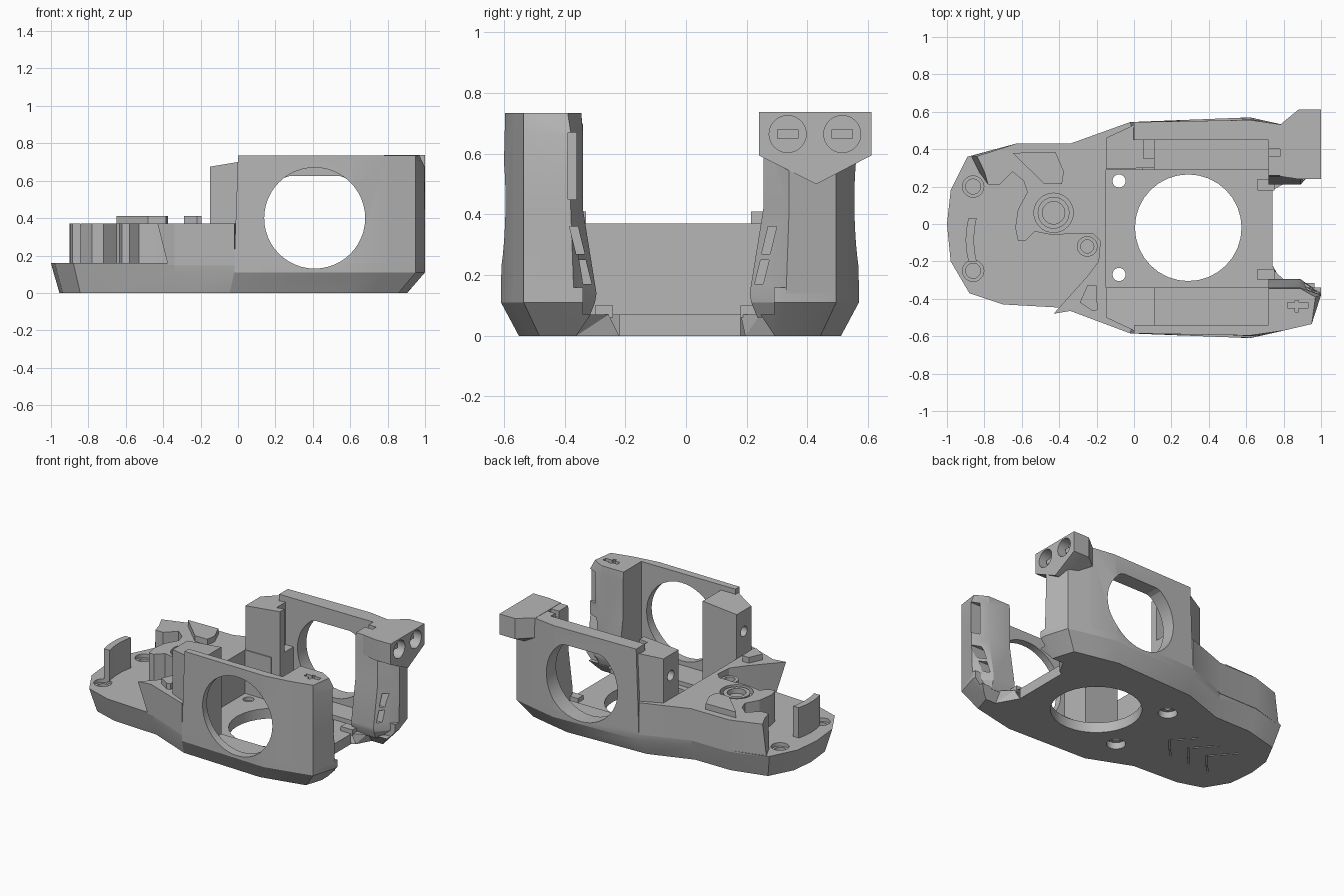
import bpy, bmesh, math

cube = bpy.data.objects.get("Cube")
if cube:
    bpy.data.objects.remove(cube, do_unlink=True)

grey = bpy.data.materials.new("plain grey")
grey.use_nodes = True
grey.diffuse_color = (0.47, 0.47, 0.47, 1)
grey.node_tree.nodes["Principled BSDF"].inputs["Base Color"].default_value = grey.diffuse_color


# Helpers: every part is a loft through rings of 3D points
def loft(name, rings):
    bm = bmesh.new()
    loops = [[bm.verts.new(p) for p in ring] for ring in rings]
    n = len(loops[0])
    for a, b in zip(loops, loops[1:]):
        for i in range(n):
            j = (i + 1) % n
            bm.faces.new((a[i], a[j], b[j], b[i]))
    bm.faces.new(loops[0])
    bm.faces.new(loops[-1])
    bmesh.ops.recalc_face_normals(bm, faces=bm.faces)
    mesh = bpy.data.meshes.new(name)
    bm.to_mesh(mesh)
    bm.free()
    mesh.materials.append(grey)
    ob = bpy.data.objects.new(name, mesh)
    bpy.context.collection.objects.link(ob)
    return ob


def prism(name, outline, z0, z1):
    return loft(name, [[(x, y, z) for x, y in outline] for z in (z0, z1)])


def box(name, x0, x1, y0, y1, z0, z1):
    return prism(name, [(x0, y0), (x1, y0), (x1, y1), (x0, y1)], z0, z1)


def circle(r, u=0, v=0, n=32):
    return [(u + r * math.cos(i * math.tau / n), v + r * math.sin(i * math.tau / n)) for i in range(n)]


def peg(name, x, y, r, z0, z1):
    return prism(name, circle(r, x, y), z0, z1)


def bore_x(name, y, z, r, x0, x1):
    return loft(name, [[(x, u, v) for u, v in circle(r, y, z)] for x in (x0, x1)])


def cut(target, *cutters):
    for c in cutters:
        c.hide_render = True
        mod = target.modifiers.new("cut", "BOOLEAN")
        mod.operation, mod.solver, mod.object = "DIFFERENCE", "EXACT", c
        bpy.context.view_layer.objects.active = target
        bpy.ops.object.modifier_apply(modifier=mod.name)
        bpy.data.objects.remove(c, do_unlink=True)


MID = -0.02                                  # the side walls mirror about this y


def flip(outline, side):
    return [(x, MID + side * (y - MID)) for x, y in outline]


# Base tray: tapered underside, flanks of the nose run straight from floor to rim
flank = [(-0.02, -0.585), (0.62, -0.61), (0.8, -0.57), (0.95, -0.535), (1, -0.37)]
outline = [(-0.34, -0.45)] + flank + flip(flank, -1)[::-1] + [
    (-0.34, 0.43), (-0.63, 0.43), (-0.89, 0.36), (-0.98, 0.18), (-1, 0),
    (-0.98, -0.2), (-0.88, -0.37), (-0.7, -0.43)]


def base_ring(z, nose_t, rear_t):
    ring = []
    for x, y in outline:
        t = nose_t if x < -0.3 else rear_t
        low_x, low_y = x * 0.93 - 0.025, MID + (y - MID) * 0.9
        ring.append((low_x + (x - low_x) * t, low_y + (y - low_y) * t, z))
    return ring


base = loft("base_tray", [base_ring(0, 0, 0), base_ring(0.11, 0.7, 1), base_ring(0.16, 1, 1)])
cut(base,
    box("cavity_cut", -0.15, 1.2, -0.34, 0.29, 0.07, 0.5),
    box("side_cut", 0.11, 0.72, -0.54, 0.45, 0.1, 0.5),
    loft("notch_cut", [[(0.74, -0.22, z), (0.74, 0.18, z), (0.82, 0.225 + g, z), (1.2, 0.225 + g, z),
                        (1.2, -0.295 - g, z), (0.82, -0.295 - g, z)]
                       for z, g in ((-0.05, 0.1), (0.1, 0), (0.5, 0))]),
    peg("lens_cut", 0.29, -0.02, 0.285, -0.1, 0.3))
for y in (0.23, -0.27):
    cut(base, peg("bolt_cut", -0.08, y, 0.035, -0.1, 0.3), peg("counterbore", -0.08, y, 0.06, -0.1, 0.045))
for y in (0.2, -0.25):
    cut(base, peg("screw_recess", -0.86, y, 0.057, 0.135, 0.3), peg("screw_hole", -0.86, y, 0.04, 0.07, 0.3))
# Engraved chevrons underneath
for x in (-0.3, -0.45, -0.6):
    cut(base, prism("chevron_cut", [(x, -0.02), (x - 0.13, 0.13), (x - 0.142, 0.13),
                                    (x - 0.012, -0.02), (x - 0.142, -0.17), (x - 0.13, -0.17)], -0.05, 0.01))
for y in (-0.27, 0.21):
    box("tray_tab", 0.66, 0.75, y - 0.03, y + 0.03, 0.06, 0.1)

# Raised deck with scalloped edge
deck = prism("raised_deck", [
    (-0.02, 0.545), (-0.34, 0.43), (-0.63, 0.43), (-0.87, 0.362), (-0.83, 0.28), (-0.78, 0.21),
    (-0.72, 0.21), (-0.65, 0.28), (-0.59, 0.23), (-0.57, 0.17), (-0.62, 0.08), (-0.635, -0.02),
    (-0.62, -0.09), (-0.58, -0.09), (-0.53, -0.04), (-0.43, -0.06), (-0.33, -0.05), (-0.22, -0.05),
    (-0.18, -0.09), (-0.19, -0.2), (-0.25, -0.28), (-0.43, -0.48), (-0.34, -0.465), (-0.02, -0.585),
    (0.05, -0.34), (-0.15, -0.34), (-0.15, 0.29), (0.05, 0.29)], 0.15, 0.37)
for v in deck.data.vertices:
    if v.co.x < -0.8 and v.co.z > 0.3:       # sloping end of the deck
        v.co.x += 0.03
    if v.co.x < -0.3 and v.co.y < -0.45 and v.co.z < 0.2:      # overhanging tip
        v.co.x, v.co.y = max(v.co.x, -0.375), -0.45
cut(deck, peg("boss_recess", -0.43, 0.06, 0.105, 0.33, 0.5))
boss = peg("boss_ring", -0.43, 0.06, 0.085, 0.3, 0.365)
cut(boss, peg("boss_hole", -0.43, 0.06, 0.06, 0.31, 0.5))
stud = peg("small_boss", -0.25, -0.12, 0.055, 0.15, 0.34)
cut(stud, peg("stud_hole", -0.25, -0.12, 0.035, 0.2, 0.5))
cut(deck, box("tray_clear", -0.14, 0.1, -0.33, 0.28, 0.1, 0.5))

# Pads on the deck
large_pad = [(-0.65, 0.38), (-0.42, 0.385), (-0.375, 0.28), (-0.385, 0.215), (-0.48, 0.215)]
small_pad = [(-0.29, -0.42), (-0.25, -0.33), (-0.2, -0.33), (-0.195, -0.46), (-0.22, -0.465)]
for name, pad in (("large_pad", large_pad), ("small_pad", small_pad)):
    prism(name, pad, 0.36, 0.41)

# Gently curved upright clip on the nose
arc = [math.radians(a) for a in range(164, 197, 4)]
prism("nose_clip", [(-0.5 + 0.4 * math.cos(a), -0.085 + 0.42 * math.sin(a)) for a in arc] +
      [(-0.5 + 0.355 * math.cos(a), -0.085 + 0.42 * math.sin(a)) for a in reversed(arc)], 0.15, 0.37)

# Side walls, pillars and rear arms
for side, label, inner, hole_top, gap in ((1, "front", -0.54, 0.68, 0), (-1, "back", -0.49, 0.625, 0.045)):
    wall = loft(label + "_wall", [[(x, y, z) for x, y in flip(
        [(lead, -0.585), (0.62, lean - 0.61), (0.8, -0.57), (0.8, inner), (lead, inner)], side)]
        for z, lead, lean in ((0.16, -0.02, 0), (0.735, 0, 0.014))])
    ring = [(x, min(z, hole_top)) for x, z in circle(0.27, 0.41, 0.4, 48)]
    for part in (wall, base):
        cut(part, loft("window_cut", [[(x, y, z) for x, z in ring] for y in (MID - side * 0.35, MID - side * 0.8)]))

    # Pillar between deck and window
    pillar = prism(label + "_pillar", flip([(-0.15, -0.34 + gap / 9), (0.11, -0.34), (0.11, -0.55), (0, -0.57),
                                            (-0.15, -0.5)], side), 0.12, 0.7)
    for v in pillar.data.vertices:
        if v.co.z > 0.5 and v.co.x < -0.1:
            v.co.z = 0.675
    cut(pillar, bore_x("pin_cut", MID - side * 0.4, 0.53, 0.035, -0.3, 0))
    if side == -1:
        cut(pillar, box("pillar_step", 0.05, 0.2, 0.35, 0.45, 0.4, 0.8))

    # Arm: foot flares inward below, bevelled edges above
    def arm_ring(z, near, bevel, tip, inset=0):
        near += gap
        pts = [(0.72, -0.55 + inset), (0.8, -0.57 + inset), (0.95 - inset, -0.535 + inset),
               (tip - inset, -0.37 - bevel), (0.89, near), (0.72, near)]
        return [(x, y, z) for x, y in flip(pts, side)]
    arm = loft(label + "_arm", [arm_ring(0.06, -0.32, 0, 1, 0.06), arm_ring(0.11, -0.3, 0, 1),
                                arm_ring(0.14, -0.295, 0, 1), arm_ring(0.42, -0.34, 0.01, 1),
                                arm_ring(0.67, -0.34, 0.01, 1), arm_ring(0.735, -0.345, 0.02, 0.97)])

    # Slots in the bevel of the arm
    def slot(z0, z1, y0, y1):
        return loft("slot_cut", [[(x, y, z) for x, y in flip(
            [(0.88, yc - 0.014), (1.1, yc - 0.014), (1.1, yc + 0.014), (0.88, yc + 0.014)], side)]
            for z, yc in ((z0, y0 + gap), (z1, y1 + gap))])
    cut(arm, slot(0.17, 0.25, -0.325, -0.345), slot(0.27, 0.36, -0.348, -0.37))
    if side == 1:
        cut(arm, slot(0.45, 0.67, -0.375, -0.375), box("top_slot", 0.82, 0.93, -0.45, -0.42, 0.7, 0.8))
        cut(arm, box("top_slot_cross", 0.86, 0.88, -0.47, -0.41, 0.7, 0.8))
    else:
        cut(arm, box("top_slot", 0.7, 0.8, 0.36, 0.4, 0.69, 0.8))

# Rear connector block with two sockets
rear = [(0.24, 0.737), (0.612, 0.737), (0.612, 0.595), (0.43, 0.5), (0.24, 0.595)]
front = [(0.255, 0.737), (0.53, 0.737), (0.53, 0.6), (0.43, 0.52), (0.255, 0.6)]
block = loft("connector_block", [[(x, y, z) for y, z in p] for x, p in ((0.78, front), (0.88, rear), (1, rear))])
for y in (0.335, 0.515):
    for part in (block, bpy.data.objects["back_arm"]):
        cut(part, bore_x("socket_cut", y, 0.665, 0.061, 0.93, 1.2))
    box("socket_key", 0.92, 0.96, y - 0.035, y + 0.035, 0.65, 0.68)

# Smooth round parts while keeping hard edges crisp
bpy.ops.object.select_all(action="DESELECT")
for ob in bpy.context.collection.objects:
    if ob.type == "MESH" and grey.name in ob.data.materials:
        ob.select_set(True)
        bpy.context.view_layer.objects.active = ob
bpy.ops.object.shade_smooth_by_angle(angle=math.radians(20))
